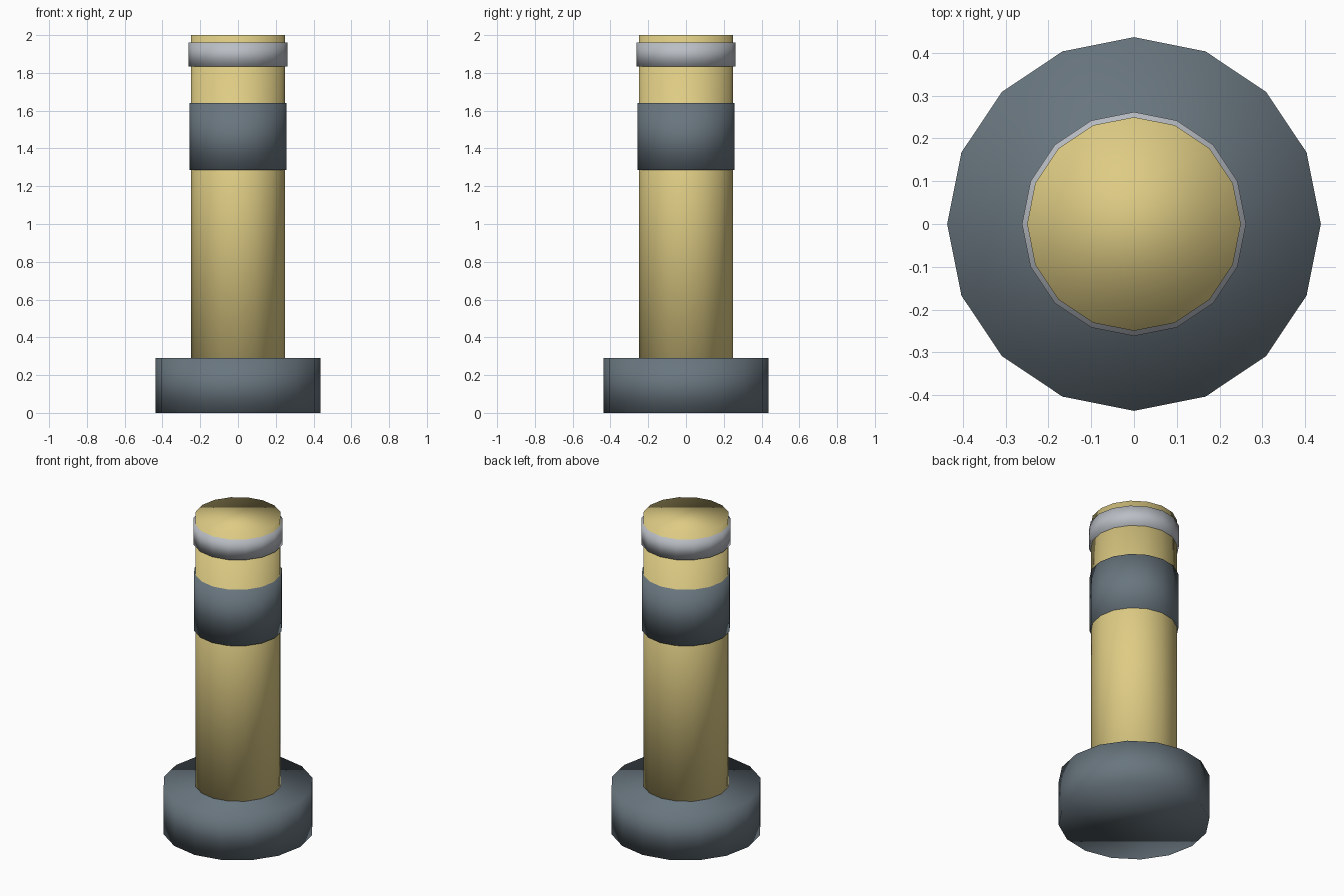
import bpy

cube = bpy.data.objects.get("Cube")
if cube:
    bpy.data.objects.remove(cube, do_unlink=True)


def make_material(name, rgb):
    mat = bpy.data.materials.new(name)
    mat.use_nodes = True
    color = (*rgb, 1.0)
    mat.diffuse_color = color
    mat.node_tree.nodes["Principled BSDF"].inputs["Base Color"].default_value = color
    return mat


def add_drum(name, radius, bottom, top, mat):
    """Sixteen-sided closed drum with soft shading over its rims."""
    bpy.ops.mesh.primitive_cylinder_add(
        vertices=16, radius=radius, depth=top - bottom,
        location=(0, 0, (bottom + top) / 2))
    drum = bpy.context.object
    drum.name = name
    drum.data.materials.append(mat)
    bpy.ops.object.shade_smooth()
    return drum


sand = make_material("sand yellow", (0.73, 0.60, 0.23))
slate = make_material("slate grey", (0.14, 0.18, 0.21))
silver = make_material("light silver", (0.49, 0.52, 0.56))

# Heavy foot
add_drum("base", 0.437, 0.0, 0.29, slate)
# Tall post standing in the foot
add_drum("post", 0.25, 0.005, 2.0, sand)
# Wide dark band around the post
add_drum("dark_band", 0.258, 1.285, 1.64, slate)
# Narrow bright ring near the top
add_drum("top_ring", 0.262, 1.835, 1.96, silver)
